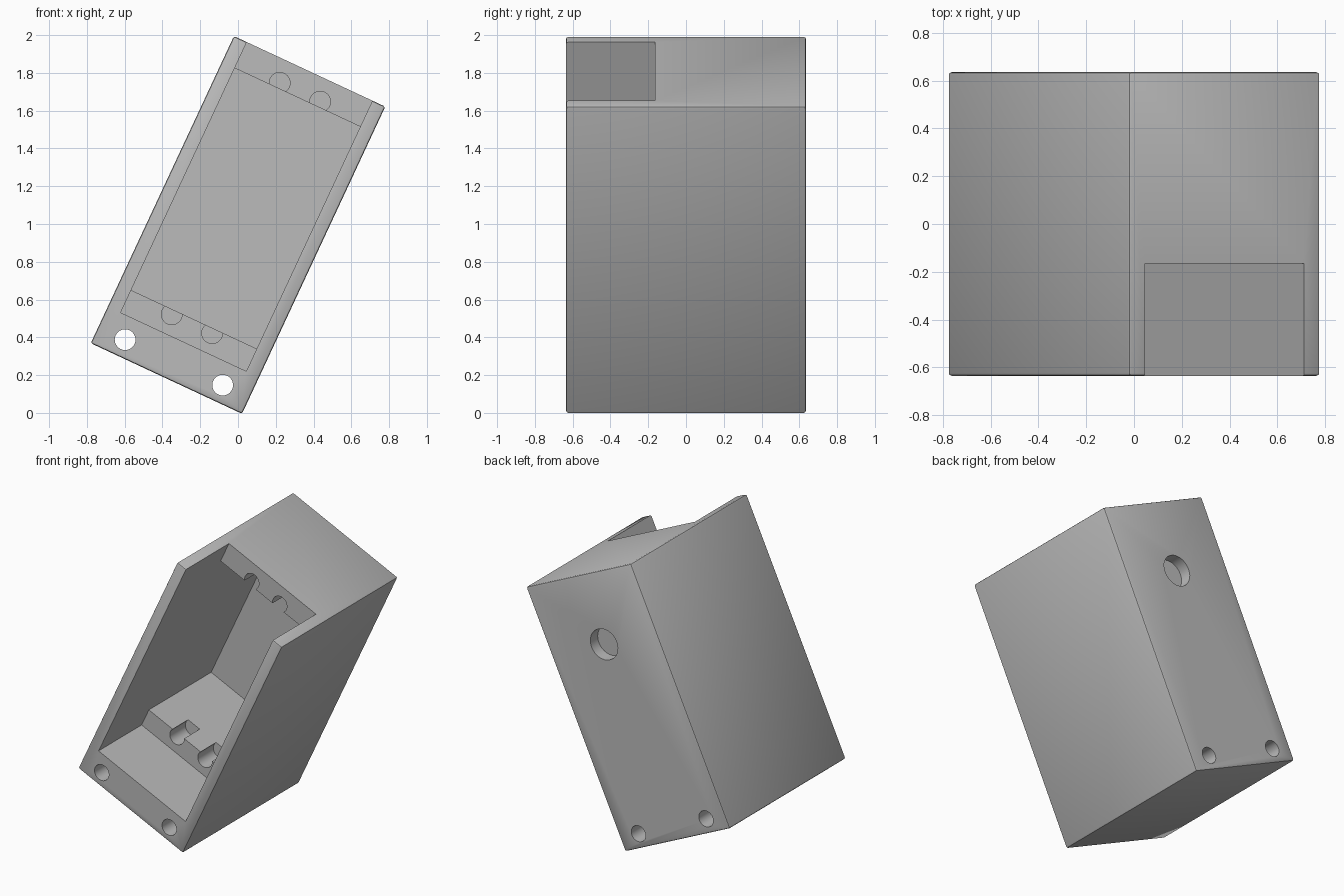
import bpy, bmesh, math
from mathutils import Matrix

cube = bpy.data.objects.get("Cube")
if cube:
    bpy.data.objects.remove(cube, do_unlink=True)

W, D, L = 0.884, 1.27, 1.794      # width, depth, length before tilting
LEDGE_Y = -0.165                  # front of the two inner ledges

grey = bpy.data.materials.new("plain grey")
grey.use_nodes = True
grey.diffuse_color = (0.5, 0.5, 0.5, 1)
grey.node_tree.nodes["Principled BSDF"].inputs["Base Color"].default_value = (0.5, 0.5, 0.5, 1)


def make_object(name, bm):
    bmesh.ops.recalc_face_normals(bm, faces=bm.faces[:])
    mesh = bpy.data.meshes.new(name)
    bm.to_mesh(mesh)
    bm.free()
    mesh.materials.append(grey)
    obj = bpy.data.objects.new(name, mesh)
    bpy.context.collection.objects.link(obj)
    return obj


def cut(target, cutter):
    cutter.hide_render = True
    mod = target.modifiers.new("cut", 'BOOLEAN')
    mod.operation = 'DIFFERENCE'
    mod.solver = 'EXACT'
    mod.object = cutter
    bpy.context.view_layer.objects.active = target
    bpy.ops.object.modifier_apply(modifier=mod.name)
    bpy.data.objects.remove(cutter, do_unlink=True)


def drill(target, x, z, radius, y0, y1):
    """Round hole along y from y0 to y1."""
    bm = bmesh.new()
    place = Matrix.Translation((x, (y0 + y1) / 2, z)) @ Matrix.Rotation(math.pi / 2, 4, 'X')
    bmesh.ops.create_cone(bm, cap_ends=True, segments=32, radius1=radius,
                          radius2=radius, depth=y1 - y0, matrix=place)
    cut(target, make_object("hole_cutter", bm))


# Outer block with softly rounded edges
bm = bmesh.new()
bmesh.ops.create_cube(bm, size=1, matrix=Matrix.Diagonal((W, D, L, 1)))
bmesh.ops.bevel(bm, geom=bm.edges[:], offset=0.012, segments=2, profile=0.5, affect='EDGES')
housing = make_object("tilted_housing", bm)

# Stepped cavity, open at the front and at the top end
profile = [(-0.8, -0.683), (LEDGE_Y, -0.683), (LEDGE_Y, -0.552), (0.515, -0.552),
           (0.515, 0.745), (LEDGE_Y, 0.745), (LEDGE_Y, 1.0), (-0.8, 1.0)]
bm = bmesh.new()
side = bm.faces.new([bm.verts.new((-0.367, y, z)) for y, z in profile])
grown = bmesh.ops.extrude_face_region(bm, geom=[side])
bmesh.ops.translate(bm, vec=(0.734, 0, 0),
                    verts=[g for g in grown["geom"] if isinstance(g, bmesh.types.BMVert)])
cut(housing, make_object("cavity_cutter", bm))

for s in (-1, 1):
    # Round notches in the upper and lower ledges
    for z in (0.775, -0.577):
        drill(housing, s * 0.118, z, 0.055, LEDGE_Y - 0.1, LEDGE_Y + 0.17)
    # Screw holes through the foot
    drill(housing, s * 0.285, -0.803, 0.055, -0.8, 0.8)

# Blind recess in the back
drill(housing, 0, 0.43, 0.105, 0.555, 0.8)

# Tilt and stand on the ground
housing.data.transform(Matrix.Translation((0, 0, 1)) @ Matrix.Rotation(math.radians(25), 4, 'Y'))
low = min(v.co.z for v in housing.data.vertices)
housing.data.transform(Matrix.Translation((0, 0, -low)))

bpy.ops.object.select_all(action='DESELECT')
housing.select_set(True)
bpy.context.view_layer.objects.active = housing
bpy.ops.object.shade_smooth_by_angle(angle=math.radians(30))
